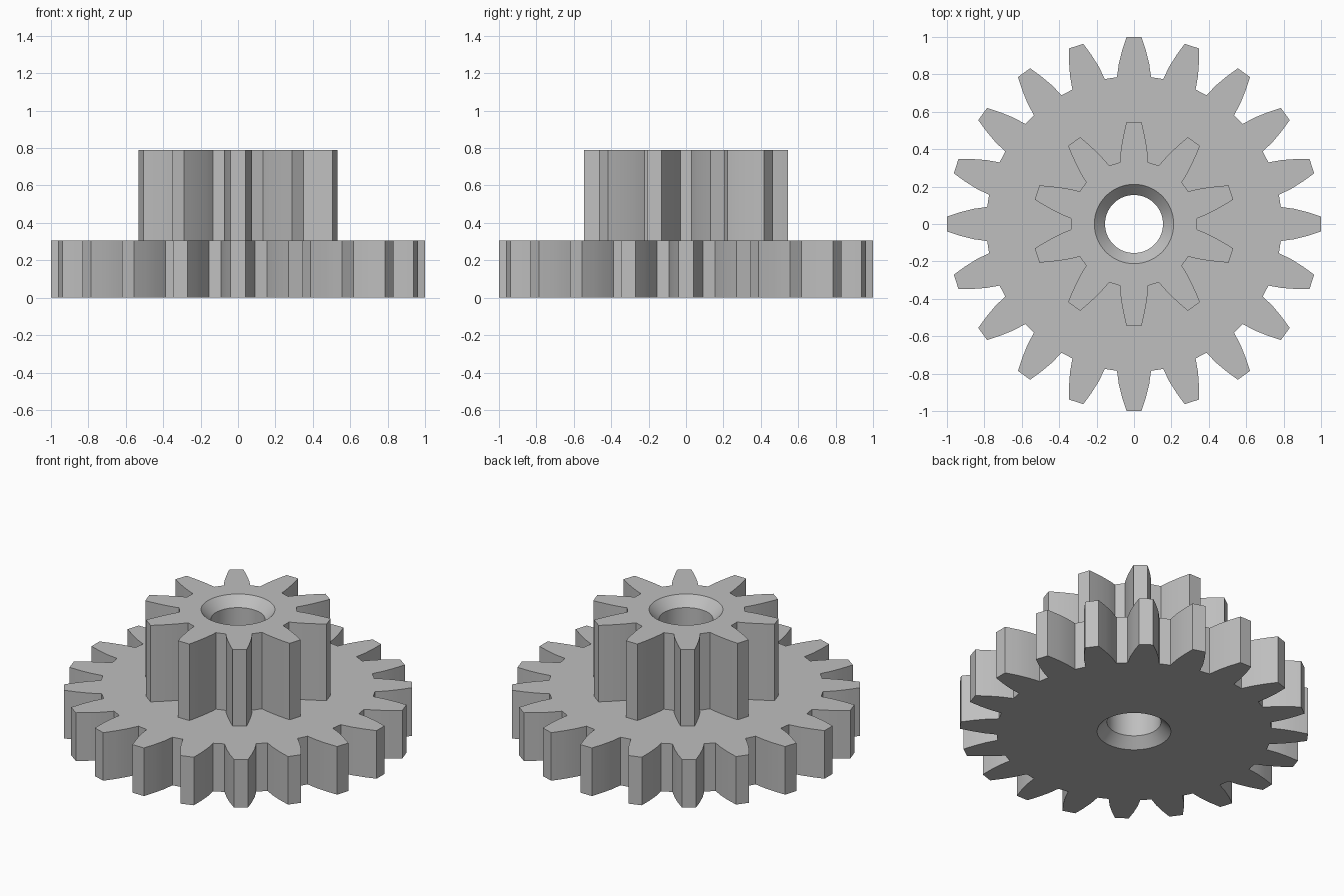
import bpy
import bmesh
from math import cos, sin, pi, radians

cube = bpy.data.objects.get("Cube")
if cube:
    bpy.data.objects.remove(cube)

COUNT = 160          # points in every ring
LARGE_TOP, TOP = 0.305, 0.79
CHAMFER = 0.06


def circle(radius):
    """Round ring, starting beside the first tooth."""
    angles = [-pi / 10 + 2 * pi * (i + 0.5) / COUNT for i in range(COUNT)]
    return [(radius * sin(a), radius * cos(a)) for a in angles]


def gear(teeth, root, tip, root_half, tip_half):
    """Toothed ring with curved flanks and flat tips, one tooth facing +y."""
    steps = COUNT // teeth // 2
    flank = []
    for i in range(steps):
        t = i / (steps - 1)
        half = root_half - (root_half - tip_half) * t ** 1.5
        flank.append((half, root + (tip - root) * t))
    tooth = [(-x, y) for x, y in flank] + flank[::-1]
    ring = []
    for k in range(teeth):
        a = 2 * pi * k / teeth
        ring += [(x * cos(a) + y * sin(a), y * cos(a) - x * sin(a)) for x, y in tooth]
    return ring


large = gear(20, 0.785, 1.0, 0.091, 0.04)
large = large[-4:] + large[:-4]      # line the points up with the small gear
small = gear(10, 0.33, 0.545, 0.076, 0.04)
bore, mouth = circle(0.155), circle(0.212)

# Closed stack of rings: up the outside, then down through the bore
stack = [
    (large, 0), (large, LARGE_TOP),
    (small, LARGE_TOP), (small, TOP),
    (mouth, TOP), (bore, TOP - CHAMFER),
    (bore, CHAMFER), (mouth, 0),
]

bm = bmesh.new()
rings = [[bm.verts.new((x, y, z)) for x, y in outline] for outline, z in stack]
for r, lower in enumerate(rings):
    upper = rings[(r + 1) % len(rings)]
    for i in range(COUNT):
        j = (i + 1) % COUNT
        bm.faces.new((lower[i], lower[j], upper[j], upper[i]))
bmesh.ops.recalc_face_normals(bm, faces=bm.faces)
mesh = bpy.data.meshes.new("stepped_gear")
bm.to_mesh(mesh)
bm.free()

# Plain grey
grey = bpy.data.materials.new("grey")
grey.use_nodes = True
colour = (0.52, 0.52, 0.52, 1)
grey.diffuse_color = colour
grey.node_tree.nodes["Principled BSDF"].inputs["Base Color"].default_value = colour
mesh.materials.append(grey)

body = bpy.data.objects.new("stepped_gear", mesh)
bpy.context.collection.objects.link(body)
bpy.ops.object.select_all(action="DESELECT")
body.select_set(True)
bpy.context.view_layer.objects.active = body
bpy.ops.object.shade_smooth_by_angle(angle=radians(25))
